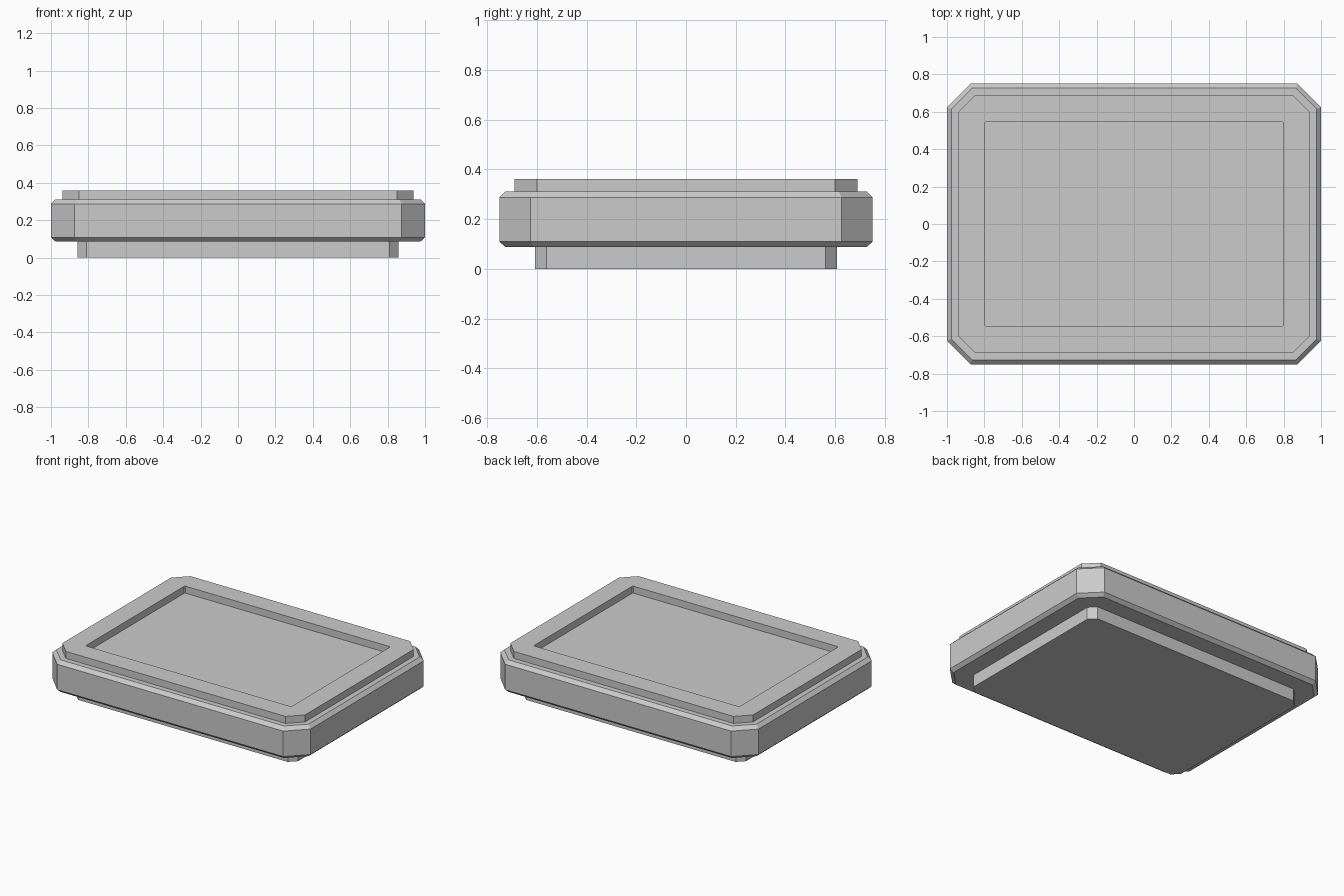
import bpy, bmesh

if "Cube" in bpy.data.objects:
    bpy.data.objects.remove(bpy.data.objects["Cube"])

grey = bpy.data.materials.new("plain grey")
grey.diffuse_color = (0.6, 0.6, 0.6, 1)
grey.use_nodes = True
grey.node_tree.nodes["Principled BSDF"].inputs["Base Color"].default_value = grey.diffuse_color


def octagon(hx, hy, c):
    """Rectangle outline with chamfered corners, counter-clockwise."""
    return [(hx, -hy + c), (hx, hy - c), (hx - c, hy), (-hx + c, hy),
            (-hx, hy - c), (-hx, -hy + c), (-hx + c, -hy), (hx - c, -hy)]


def loft(name, rings, cap_bottom=False, cap_top=False):
    """Skin stacked octagons given as (half x, half y, chamfer, z)."""
    bm = bmesh.new()
    loops = [[bm.verts.new((x, y, z)) for x, y in octagon(hx, hy, c)]
             for hx, hy, c, z in rings]
    for a, b in zip(loops, loops[1:]):
        for i in range(8):
            j = (i + 1) % 8
            bm.faces.new((a[i], a[j], b[j], b[i]))
    if cap_bottom:
        bm.faces.new(loops[0][::-1])
    if cap_top:
        bm.faces.new(loops[-1])
    mesh = bpy.data.meshes.new(name)
    bm.to_mesh(mesh)
    bm.free()
    mesh.materials.append(grey)
    obj = bpy.data.objects.new(name, mesh)
    bpy.context.collection.objects.link(obj)
    return obj


# Narrow foot under the tray
loft("foot", [(0.858, 0.608, 0.047, 0), (0.858, 0.608, 0.047, 0.087)],
     cap_bottom=True)

# Main slab with bevelled top and bottom edges
loft("body", [(0.976, 0.726, 0.111, 0.087), (1, 0.75, 0.125, 0.109),
              (1, 0.75, 0.125, 0.287), (0.976, 0.726, 0.111, 0.311)],
     cap_bottom=True, cap_top=True)

# Raised rim around the shallow recess; the slab top is the recess floor
loft("rim", [(0.939, 0.689, 0.089, 0.311), (0.939, 0.689, 0.089, 0.36),
             (0.796, 0.548, 0.006, 0.36), (0.796, 0.548, 0.006, 0.311)])
